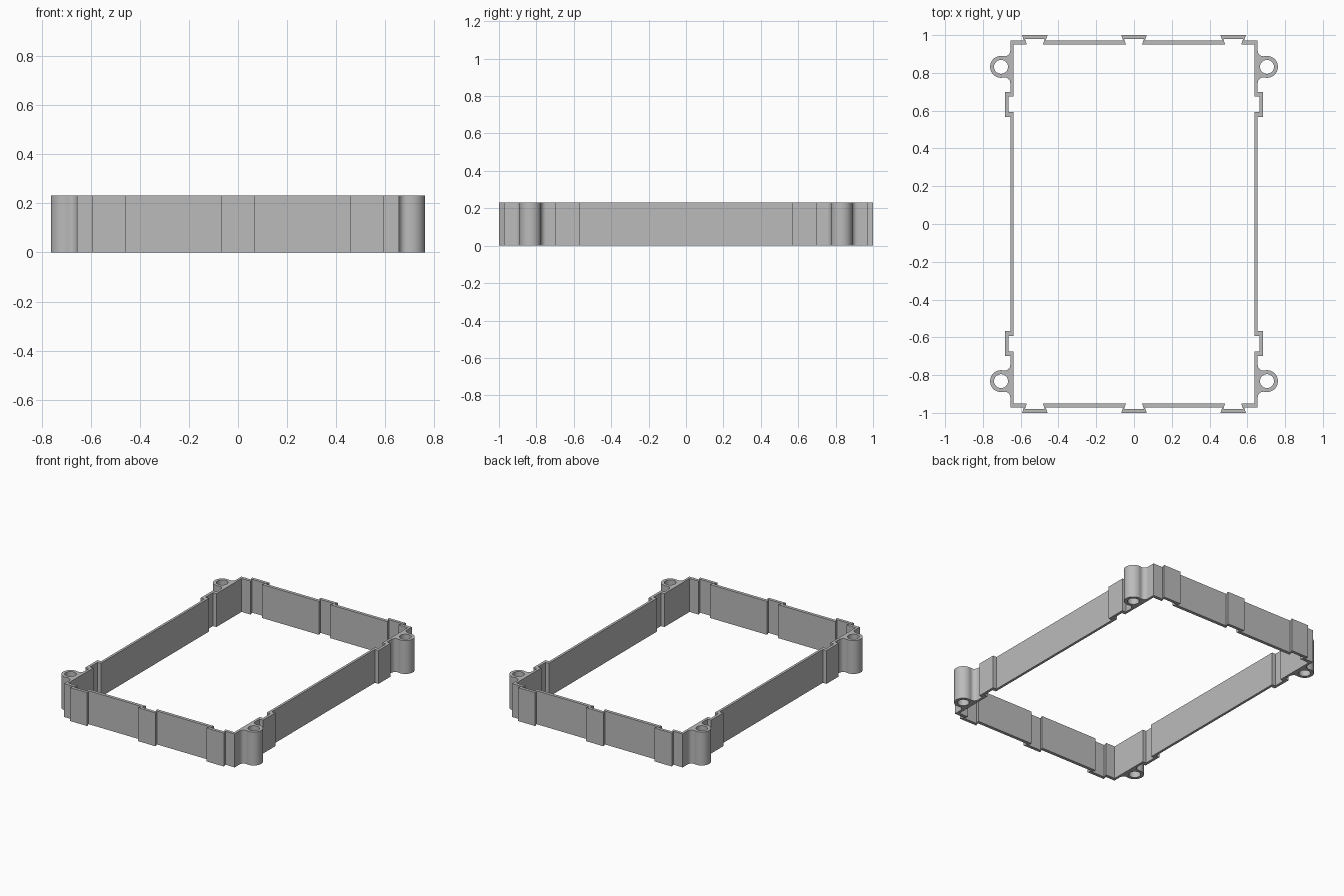
import bpy
from math import cos, sin, sqrt, atan2, degrees, radians

cube = bpy.data.objects.get("Cube")
if cube:
    bpy.data.objects.remove(cube, do_unlink=True)

HEIGHT = 0.232
OUT_X, OUT_Y = 0.655, 0.972      # outer wall faces
IN_X, IN_Y = 0.638, 0.950        # inner wall faces
LUG_X, LUG_Y, LUG_R, HOLE_R = 0.704, 0.832, 0.058, 0.037
FILLET = 0.03
TAB, SIDE_TAB = 0.525, 0.633     # tab centres on end and side walls


def arc(cx, cy, r, start, end, steps):
    angles = [radians(start + (end - start) * i / steps) for i in range(steps + 1)]
    return [(cx + r * cos(a), cy + r * sin(a)) for a in angles]


def end_tab(root, tip, y_root, y_tip):
    """Half of the centre dovetail followed by the whole outer one."""
    return [(tip, y_tip), (root, y_root),
            (TAB - root, y_root), (TAB - tip, y_tip),
            (TAB + tip, y_tip), (TAB + root, y_root)]


def side_tab(half, x_root, x_tip):
    top, low = SIDE_TAB + half, SIDE_TAB - half
    return [(x_root, top), (x_tip, top), (x_tip, low), (x_root, low)]


def lug():
    """Round ear blended into the side wall with two fillets."""
    fx = OUT_X + FILLET
    dx = LUG_X - fx
    dy = sqrt((LUG_R + FILLET) ** 2 - dx ** 2)
    a = degrees(atan2(dy, -dx))
    return (arc(fx, LUG_Y + dy, FILLET, 180, 180 + a, 8)[:-1]
            + arc(LUG_X, LUG_Y, LUG_R, a, -a, 32)
            + arc(fx, LUG_Y - dy, FILLET, 180 - a, 180, 8)[1:])


def mirror_quadrant(q):
    """Close a quarter outline into a full loop."""
    right = q + [(x, -y) for x, y in reversed(q)]
    return right + [(-x, y) for x, y in reversed(right)]


outer = mirror_quadrant(end_tab(0.058, 0.067, OUT_Y, 1.0) + [(OUT_X, OUT_Y)]
                        + lug() + side_tab(0.067, OUT_X, 0.683))
inner = mirror_quadrant(end_tab(0.043, 0.052, IN_Y, 0.979) + [(IN_X, IN_Y)]
                        + side_tab(0.041, IN_X, 0.664))
holes = [arc(sx * LUG_X, sy * LUG_Y, HOLE_R, 0, 360, 32)[:-1]
         for sx in (1, -1) for sy in (1, -1)]

# Filled plan, extruded to the wall height
curve = bpy.data.curves.new("frame_plan", "CURVE")
curve.dimensions = "2D"
curve.fill_mode = "BOTH"
curve.extrude = HEIGHT / 2
for loop in [outer, inner] + holes:
    spline = curve.splines.new("POLY")
    spline.points.add(len(loop) - 1)
    for point, (x, y) in zip(spline.points, loop):
        point.co = (x, y, 0, 1)
    spline.use_cyclic_u = True

plan = bpy.data.objects.new("frame_plan", curve)
bpy.context.collection.objects.link(plan)
bpy.context.view_layer.update()
mesh = bpy.data.meshes.new_from_object(plan.evaluated_get(bpy.context.evaluated_depsgraph_get()))
bpy.data.objects.remove(plan, do_unlink=True)

# Solid frame standing on the ground
frame = bpy.data.objects.new("wall_frame", mesh)
bpy.context.collection.objects.link(frame)
for v in mesh.vertices:
    v.co.z += HEIGHT / 2

grey = bpy.data.materials.new("light_grey")
grey.use_nodes = True
colour = (0.5, 0.5, 0.5, 1)
grey.diffuse_color = colour
grey.node_tree.nodes["Principled BSDF"].inputs["Base Color"].default_value = colour
mesh.materials.clear()
mesh.materials.append(grey)

# Weld the caps to the walls, then smooth the round parts
import bmesh
bm = bmesh.new()
bm.from_mesh(mesh)
bmesh.ops.remove_doubles(bm, verts=bm.verts, dist=0.0001)
bmesh.ops.recalc_face_normals(bm, faces=bm.faces)
bm.to_mesh(mesh)
bm.free()
bpy.ops.object.select_all(action="DESELECT")
frame.select_set(True)
bpy.context.view_layer.objects.active = frame
bpy.ops.object.shade_smooth_by_angle(angle=radians(30))
